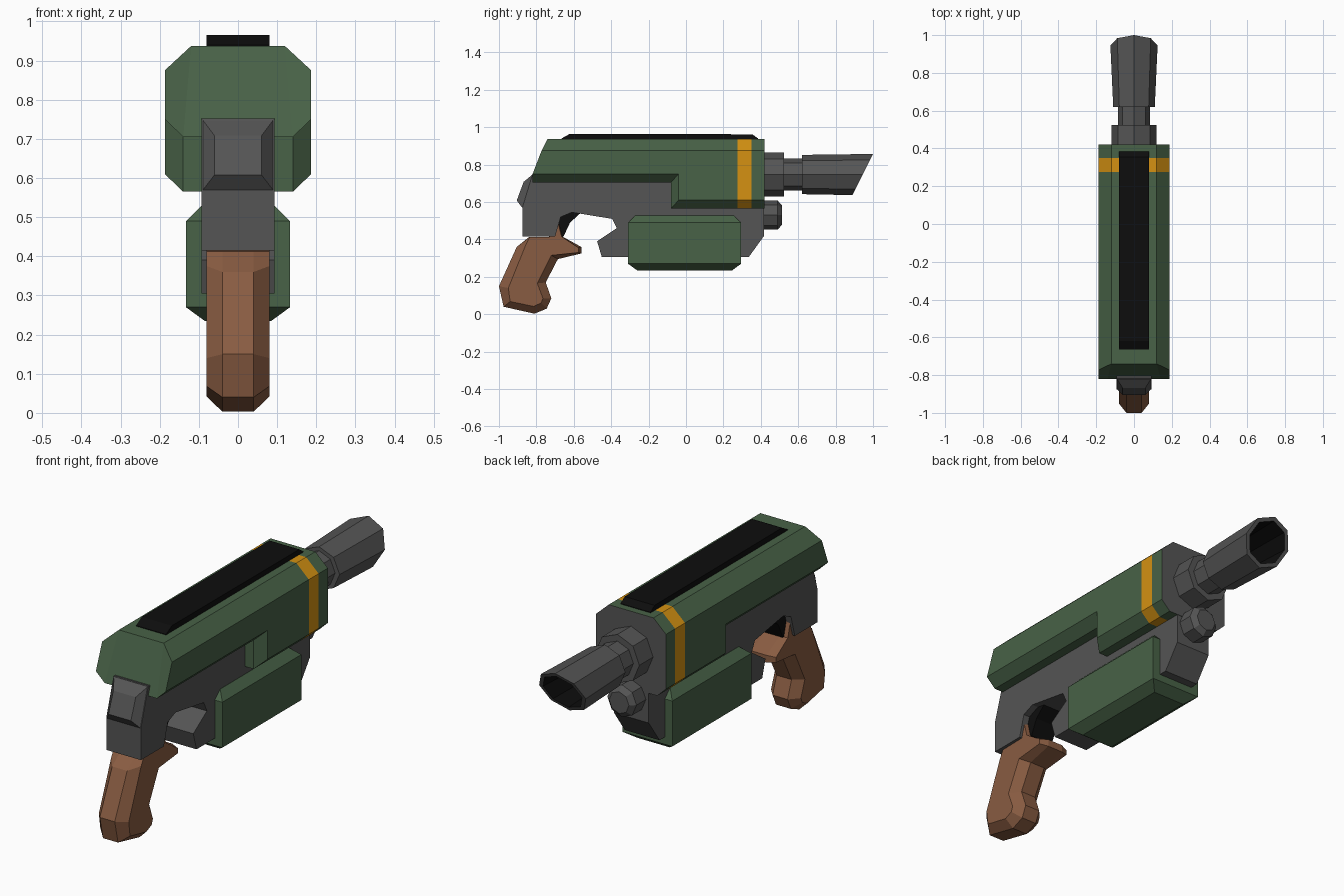
import bpy, bmesh, math

if "Cube" in bpy.data.objects:
    bpy.data.objects.remove(bpy.data.objects["Cube"])


def material(name, rgb):
    m = bpy.data.materials.new(name)
    m.diffuse_color = (*rgb, 1)
    m.use_nodes = True
    m.node_tree.nodes["Principled BSDF"].inputs["Base Color"].default_value = m.diffuse_color
    return m


GREEN = material("green paint", (0.065, 0.122, 0.063))
GREY = material("dark grey metal", (0.09, 0.09, 0.09))
BLACK = material("black", (0.004, 0.004, 0.004))
BROWN = material("brown grip", (0.25, 0.107, 0.054))
ORANGE = material("orange stripe", (0.66, 0.285, 0.006))


def loft(name, rings, mats, rule=None, cuts=()):
    """Skin closed rings of equal length, cap both ends, colour faces by rule."""
    bm = bmesh.new()
    loops = [[bm.verts.new(p) for p in ring] for ring in rings]
    n = len(loops[0])
    for a, b in zip(loops, loops[1:]):
        for i in range(n):
            j = (i + 1) % n
            bm.faces.new((a[i], a[j], b[j], b[i]))
    bm.faces.new(loops[0])
    bm.faces.new(loops[-1])
    bmesh.ops.recalc_face_normals(bm, faces=bm.faces[:])
    for y in cuts:
        bmesh.ops.bisect_plane(bm, geom=bm.verts[:] + bm.edges[:] + bm.faces[:],
                               plane_co=(0, y, 0), plane_no=(0, 1, 0))
    if rule:
        for f in bm.faces:
            f.material_index = rule(f)
    me = bpy.data.meshes.new(name)
    bm.to_mesh(me)
    bm.free()
    for m in mats:
        me.materials.append(m)
    ob = bpy.data.objects.new(name, me)
    bpy.context.collection.objects.link(ob)
    return ob


def side(x, profile):
    """Place a (y, z) profile at x."""
    return [(x, y, z) for y, z in profile]


def plate(name, half, profile, mat):
    return loft(name, [side(-half, profile), side(half, profile)], [mat])


def octagon(y, r, z, rx=None, slant=0.0):
    """Octagon across the y axis, corner up, optionally cut at a slant."""
    ring = []
    for i in range(8):
        a = i * math.pi / 4
        dz = r * math.sin(a)
        ring.append(((rx or r) * math.cos(a), y + slant * dz, z + dz))
    return ring


# Receiver, with the trigger opening in its lower edge
plate("receiver", 0.093, [
    (-0.82, 0.75), (-0.875, 0.57), (-0.875, 0.415), (-0.70, 0.415),
    (-0.67, 0.52), (-0.61, 0.545), (-0.395, 0.51), (-0.37, 0.46),
    (-0.475, 0.39), (-0.45, 0.305), (0.335, 0.305), (0.418, 0.42),
    (0.418, 0.75)], GREY)

# Bevelled pad on the receiver's rear
loft("rear_pad", [
    [(-0.093, -0.815, 0.752), (0.093, -0.815, 0.752),
     (0.093, -0.872, 0.565), (-0.093, -0.872, 0.565)],
    [(-0.06, -0.868, 0.708), (0.06, -0.868, 0.708),
     (0.06, -0.905, 0.608), (-0.06, -0.905, 0.608)]], [GREY])

# Upper shell: stepped outline with bevelled long edges
outer = [(-0.82, 0.75), (-0.04, 0.75), (-0.04, 0.61),
         (0.42, 0.61), (0.42, 0.875), (-0.772, 0.875)]
inner = [(-0.82, 0.705), (-0.08, 0.705), (-0.08, 0.565),
         (0.42, 0.565), (0.42, 0.937), (-0.74, 0.937)]


def inner_ring(s):
    return [(s * (0.12 if z > 0.9 else 0.14), y, z) for y, z in inner]


def shell_colour(f):
    y = f.calc_center_median().y
    if f.normal.y > 0.9 and y > 0.4:
        return 2
    return 1 if 0.275 < y < 0.35 and abs(f.normal.y) < 0.5 else 0


loft("upper_shell",
     [side(-0.187, outer), inner_ring(-1), inner_ring(1), side(0.187, outer)],
     [GREEN, ORANGE, GREY], shell_colour, cuts=(0.275, 0.35))

# Black rail on top
plate("top_rail", 0.08, [(-0.665, 0.93), (-0.665, 0.94), (-0.62, 0.965),
                         (0.355, 0.962), (0.385, 0.94), (0.385, 0.93)], BLACK)


# Fore-end block under the shell
def rect(x, y0, y1, z):
    return [(-x, y0, z), (x, y0, z), (x, y1, z), (-x, y1, z)]


loft("fore_end", [rect(0.085, -0.262, 0.247, 0.235), rect(0.133, -0.31, 0.295, 0.27),
                  rect(0.133, -0.31, 0.295, 0.49), rect(0.094, -0.27, 0.255, 0.528)], [GREEN])

# Barrel: collar, neck and slanted hollow muzzle
Z = 0.747
loft("barrel_collar", [octagon(0.40, 0.118, Z), octagon(0.525, 0.118, Z)], [GREY])
loft("barrel_neck", [octagon(0.50, 0.086, Z), octagon(0.64, 0.086, Z)], [GREY])


def bore_colour(f):
    c = f.calc_center_median()
    return int(math.hypot(c.x, c.z - Z) < 0.09 and c.y > 0.66)


loft("muzzle", [octagon(0.62, 0.105, Z, 0.110), octagon(0.945, 0.110, Z, 0.125, 0.5),
                octagon(0.945, 0.092, Z, 0.104, 0.5), octagon(0.70, 0.085, Z, 0.09)],
     [GREY, BLACK], bore_colour)

# Small rod end below the barrel
loft("rod_end", [octagon(0.40, 0.078, 0.53), octagon(0.49, 0.078, 0.53),
                 octagon(0.512, 0.053, 0.53)], [GREY])

# Trigger
plate("trigger", 0.06, [(-0.70, 0.42), (-0.68, 0.53), (-0.61, 0.55), (-0.565, 0.54),
                        (-0.62, 0.49), (-0.655, 0.415)], BLACK)

# Grip: full outline in the middle, smaller outline on the sides
mid = [(-0.905, 0.36), (-0.84, 0.412), (-0.70, 0.415), (-0.685, 0.52), (-0.66, 0.415),
       (-0.56, 0.36), (-0.56, 0.325), (-0.685, 0.295), (-0.75, 0.17), (-0.72, 0.085),
       (-0.745, 0.03), (-0.81, 0.003), (-0.975, 0.04), (-1.0, 0.15)]
flank = [(-0.855, 0.375), (-0.835, 0.412), (-0.70, 0.415), (-0.69, 0.51), (-0.665, 0.415),
         (-0.575, 0.355), (-0.575, 0.33), (-0.72, 0.315), (-0.795, 0.165), (-0.765, 0.085),
         (-0.775, 0.06), (-0.815, 0.042), (-0.94, 0.068), (-0.95, 0.14)]
loft("grip", [side(-0.08, flank), side(-0.04, mid),
              side(0.04, mid), side(0.08, flank)], [BROWN])
